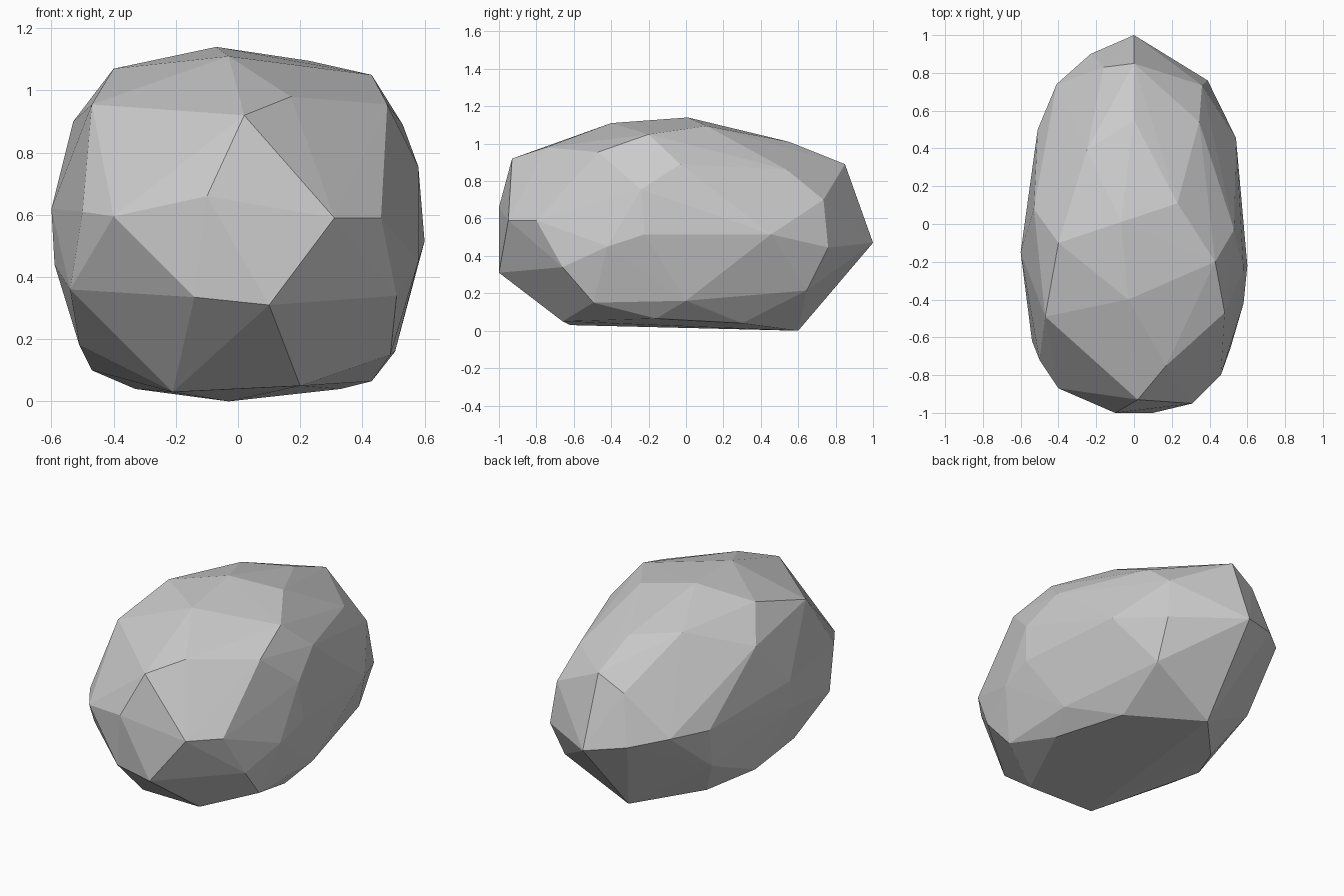
import bpy, bmesh

# Corner points of the faceted boulder, grouped by region
front = [(.02, -.93, .92), (.31, -.95, .59), (.46, -.8, .59), (.1, -1, .31),
         (-.14, -.97, .335), (-.1, -1, .66), (.51, -.66, .34), (-.4, -.87, .595),
         (-.54, -.62, .36), (-.5, -.72, .61), (-.47, -.49, .955),
         (.17, -.75, .98), (.48, -.47, .955)]
right = [(.6, -.22, .515), (.58, -.24, .755), (.58, -.42, .45), (.49, -.495, .15),
         (.505, 0, .16), (.54, .455, .515), (.53, -.03, .89)]
back = [(.345, .54, .86), (.36, .735, .7), (.39, .76, .445), (0, 1, .47),
        (.37, .645, .215), (0, .85, .89), (-.16, .83, .8), (-.23, .9, .51),
        (-.41, .74, .55)]
left = [(-.6, -.15, .62), (-.53, .08, .9), (-.59, -.2, .44), (-.51, .5, .54),
        (-.47, .42, .28), (-.51, -.32, .18)]
crown = [(-.03, -.4, 1.11), (0, .55, 1.01), (.23, .11, 1.095), (-.07, .01, 1.14),
         (.43, -.2, 1.05), (-.4, -.1, 1.07), (-.25, .39, 1.03)]
base = [(-.03, .6, 0), (-.33, .27, .04), (-.47, 0, .1), (.2, -.66, .05),
        (-.21, -.62, .03), (.33, .3, .04), (.43, -.16, .065)]

# Wrap the points in a convex, flat-shaded shell
bm = bmesh.new()
for p in front + right + back + left + crown + base:
    bm.verts.new(p)
bmesh.ops.convex_hull(bm, input=bm.verts[:])
bmesh.ops.delete(bm, geom=[v for v in bm.verts if not v.link_faces], context='VERTS')
bmesh.ops.recalc_face_normals(bm, faces=bm.faces[:])
mesh = bpy.data.meshes.new("boulder")
bm.to_mesh(mesh)
bm.free()
bpy.context.collection.objects.link(bpy.data.objects.new("boulder", mesh))
